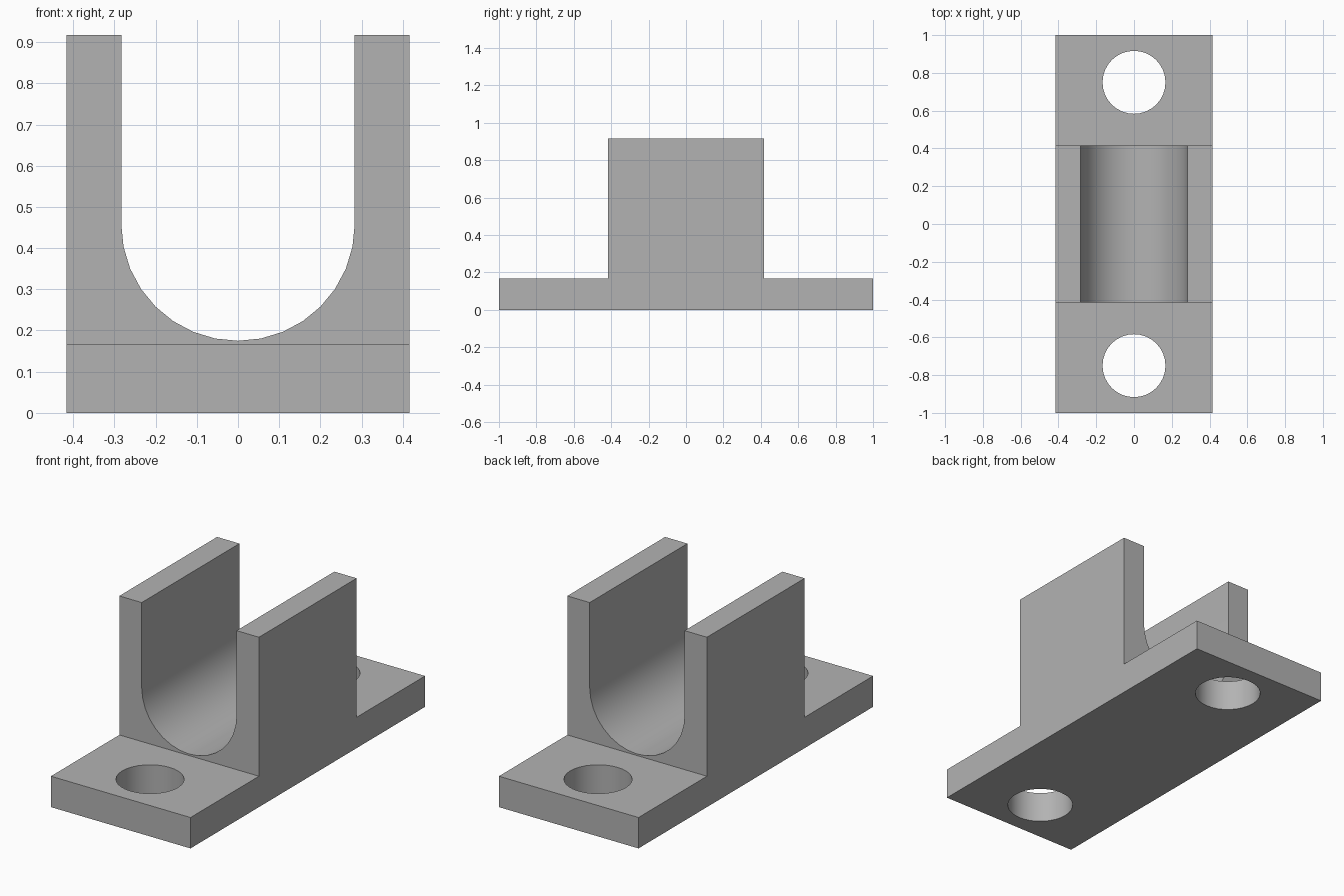
import bpy
import bmesh
from math import cos, sin, pi, radians
from mathutils import Vector

default = bpy.data.objects.get("Cube")
if default:
    bpy.data.objects.remove(default, do_unlink=True)

HALF_W = 0.4167    # half width, also half length of the upright block
FLANGE_Z = 0.1667
TOP_Z = 0.9167
SLOT_R = 0.2833
SLOT_Z = 0.4583
HOLE_R = 0.1667
HOLE_Y = 0.75
SEGMENTS = 32

grey = bpy.data.materials.new("plain grey")
grey.use_nodes = True
colour = (0.45, 0.45, 0.45, 1)
grey.diffuse_color = colour
grey.node_tree.nodes["Principled BSDF"].inputs["Base Color"].default_value = colour


def extrude_profile(name, points, direction):
    """Solid prism from a closed list of 3D points."""
    bm = bmesh.new()
    face = bm.faces.new([bm.verts.new(p) for p in points])
    result = bmesh.ops.extrude_face_region(bm, geom=[face], use_keep_orig=True)
    moved = [v for v in result["geom"] if isinstance(v, bmesh.types.BMVert)]
    bmesh.ops.translate(bm, verts=moved, vec=Vector(direction))
    bmesh.ops.recalc_face_normals(bm, faces=bm.faces[:])
    mesh = bpy.data.meshes.new(name)
    bm.to_mesh(mesh)
    bm.free()
    mesh.materials.append(grey)
    obj = bpy.data.objects.new(name, mesh)
    bpy.context.collection.objects.link(obj)
    return obj


def cut(target, cutter):
    """Subtract the cutter from the target, then discard it."""
    mod = target.modifiers.new("cut", "BOOLEAN")
    mod.operation = "DIFFERENCE"
    mod.solver = "EXACT"
    mod.object = cutter
    bpy.context.view_layer.objects.active = target
    bpy.ops.object.modifier_apply(modifier=mod.name)
    bpy.data.objects.remove(cutter, do_unlink=True)


# Stepped body: flat flanges at both ends of an upright block
half = [(1, 0), (1, FLANGE_Z), (HALF_W, FLANGE_Z), (HALF_W, TOP_Z)]
outline = half + [(-y, z) for y, z in reversed(half)]
bracket = extrude_profile("saddle_bracket", [(-HALF_W, y, z) for y, z in outline],
                          (2 * HALF_W, 0, 0))

# Round-bottomed slot running front to back
arc = [pi + pi * i / (SEGMENTS // 2) for i in range(SEGMENTS // 2 + 1)]
slot = [(SLOT_R * cos(a), -0.5, SLOT_Z + SLOT_R * sin(a)) for a in arc]
slot += [(SLOT_R, -0.5, 1.1), (-SLOT_R, -0.5, 1.1)]
cut(bracket, extrude_profile("slot_cutter", slot, (0, 1, 0)))

# Bolt hole through each flange
for y in (-HOLE_Y, HOLE_Y):
    ring = [2 * pi * i / SEGMENTS for i in range(SEGMENTS)]
    hole = [(HOLE_R * cos(a), y + HOLE_R * sin(a), -0.1) for a in ring]
    cut(bracket, extrude_profile("hole_cutter", hole, (0, 0, 0.5)))

# Smooth the curved walls, keep the corners crisp
bpy.ops.object.select_all(action="DESELECT")
bracket.select_set(True)
bpy.context.view_layer.objects.active = bracket
bpy.ops.object.shade_smooth_by_angle(angle=radians(30))
